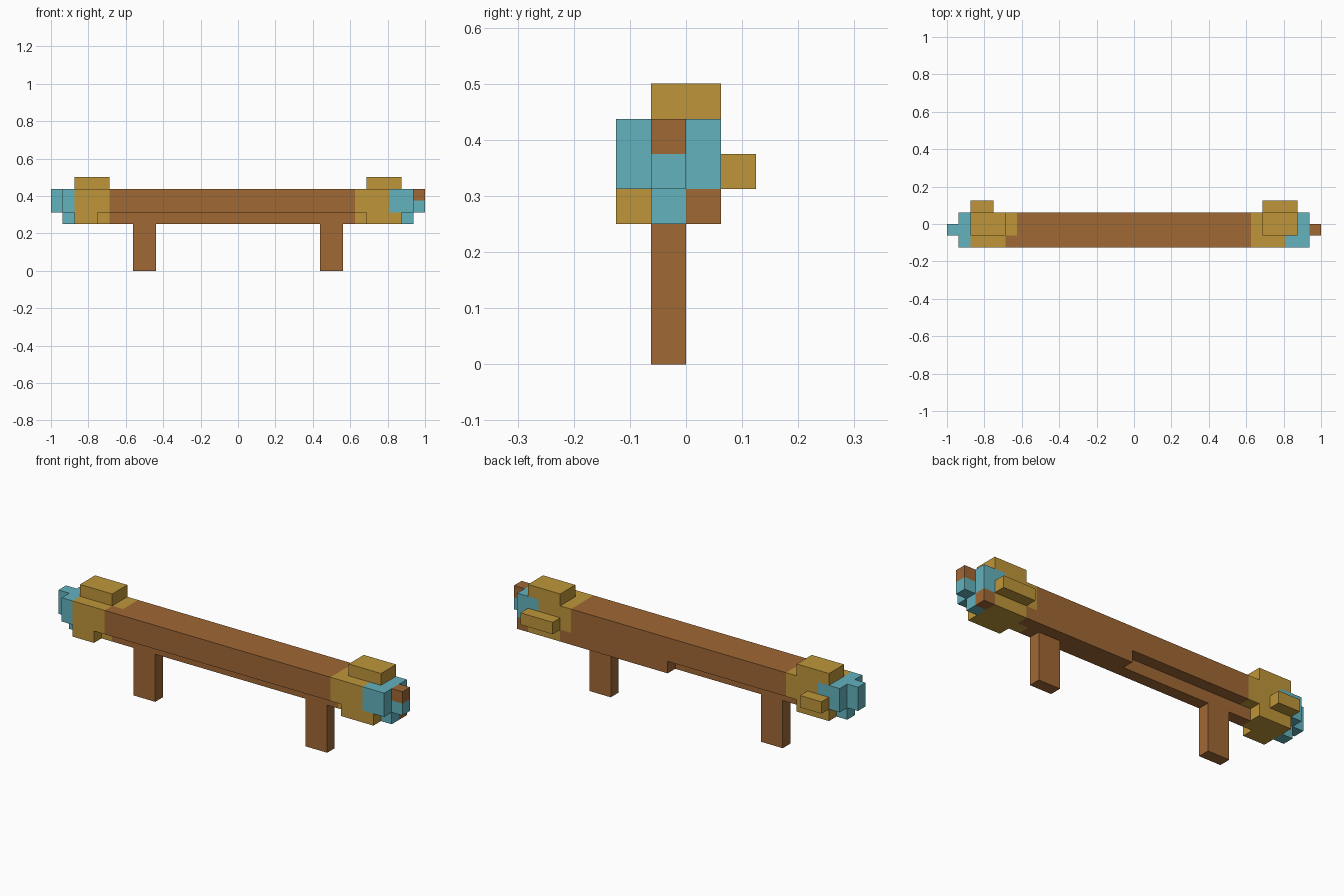
import bpy, bmesh
from mathutils import Vector

cube = bpy.data.objects.get("Cube")
if cube:
    bpy.data.objects.remove(cube, do_unlink=True)

UNIT = 1 / 16  # every part sits on a grid of small cubes


def make_material(name, rgb):
    mat = bpy.data.materials.new(name)
    mat.use_nodes = True
    mat.diffuse_color = (*rgb, 1)
    mat.node_tree.nodes["Principled BSDF"].inputs["Base Color"].default_value = (*rgb, 1)
    return mat


BROWN, GOLD, BLUE = range(3)
MATERIALS = [
    make_material("brown wood", (0.352, 0.138, 0.036)),
    make_material("gold", (0.521, 0.305, 0.042)),
    make_material("light blue", (0.127, 0.445, 0.508)),
]


def block(name, xs, ys, zs, colour, cuts=()):
    """Box in grid units; colour is an index or a rule on face centre and normal."""
    bm = bmesh.new()
    bmesh.ops.create_cube(bm, size=1)
    for v in bm.verts:
        v.co = Vector([lo if c < 0 else hi for c, (lo, hi) in zip(v.co, (xs, ys, zs))])
    # split the faces along the colour borders
    for axis, places in cuts:
        normal = Vector((0, 0, 0))
        normal["xyz".index(axis)] = 1
        for p in places:
            bmesh.ops.bisect_plane(bm, geom=bm.verts[:] + bm.edges[:] + bm.faces[:],
                                   plane_co=normal * p, plane_no=normal)
    bm.normal_update()
    for f in bm.faces:
        f.material_index = colour(f.calc_center_median(), f.normal) if callable(colour) else colour
    bmesh.ops.scale(bm, vec=(UNIT, UNIT, UNIT), verts=bm.verts)
    mesh = bpy.data.meshes.new(name)
    bm.to_mesh(mesh)
    bm.free()
    for mat in MATERIALS:
        mesh.materials.append(mat)
    obj = bpy.data.objects.new(name, mesh)
    bpy.context.collection.objects.link(obj)
    return obj


def beam_colour(c, n):
    back = n.y > 0.5
    if abs(c.x) > 14:
        return BLUE
    if c.x > 13 and not (back and c.z < 6):
        return BLUE
    if c.x < -13 and back and c.z > 6:
        return BLUE
    if c.x < -11 or c.x > 10 or (c.x < -10 and c.y > -1):
        return GOLD
    return BROWN


def rail_colour(c, n):
    if abs(c.x) > 14:
        return BLUE
    return GOLD if c.x < -11 or c.x > 10 else BROWN


# long beam and the rails under it
block("beam", (-15, 15), (-2, 1), (5, 7), beam_colour,
      [("x", (-14, -13, -11, -10, 10, 13, 14)), ("y", (-1,)), ("z", (6,))])
block("lower_rail", (-15, 15), (-1, 0), (4, 5), rail_colour, [("x", (-14, -11, 10, 14))])
block("back_rail", (1, 15), (0, 1), (4, 5),
      lambda c, n: GOLD if 11 < c.x < 14 else BROWN, [("x", (11, 14))])

# gold bands at both ends
block("right_back_foot", (-14, -11), (0, 1), (4, 5), GOLD)
for side, low, small in (("right", (-14, -11), (-14, -12)), ("left", (11, 14), (11, 14))):
    block(side + "_top_block", low, (-1, 1), (7, 8), GOLD)
    block(side + "_front_foot", small, (-2, -1), (4, 5), GOLD)
    block(side + "_back_bar", small, (1, 2), (5, 6), GOLD)

# end caps
block("right_end_cap", (-16, -15), (-1, 0), (5, 7), BLUE)
block("left_end_cap", (15, 16), (-1, 0), (5, 7),
      lambda c, n: BROWN if c.z > 6 else BLUE, [("z", (6,))])

# legs
for side, x in (("right", -8), ("left", 8)):
    block(side + "_leg", (x - 1, x + 1), (-1, 0), (0, 4), BROWN)
